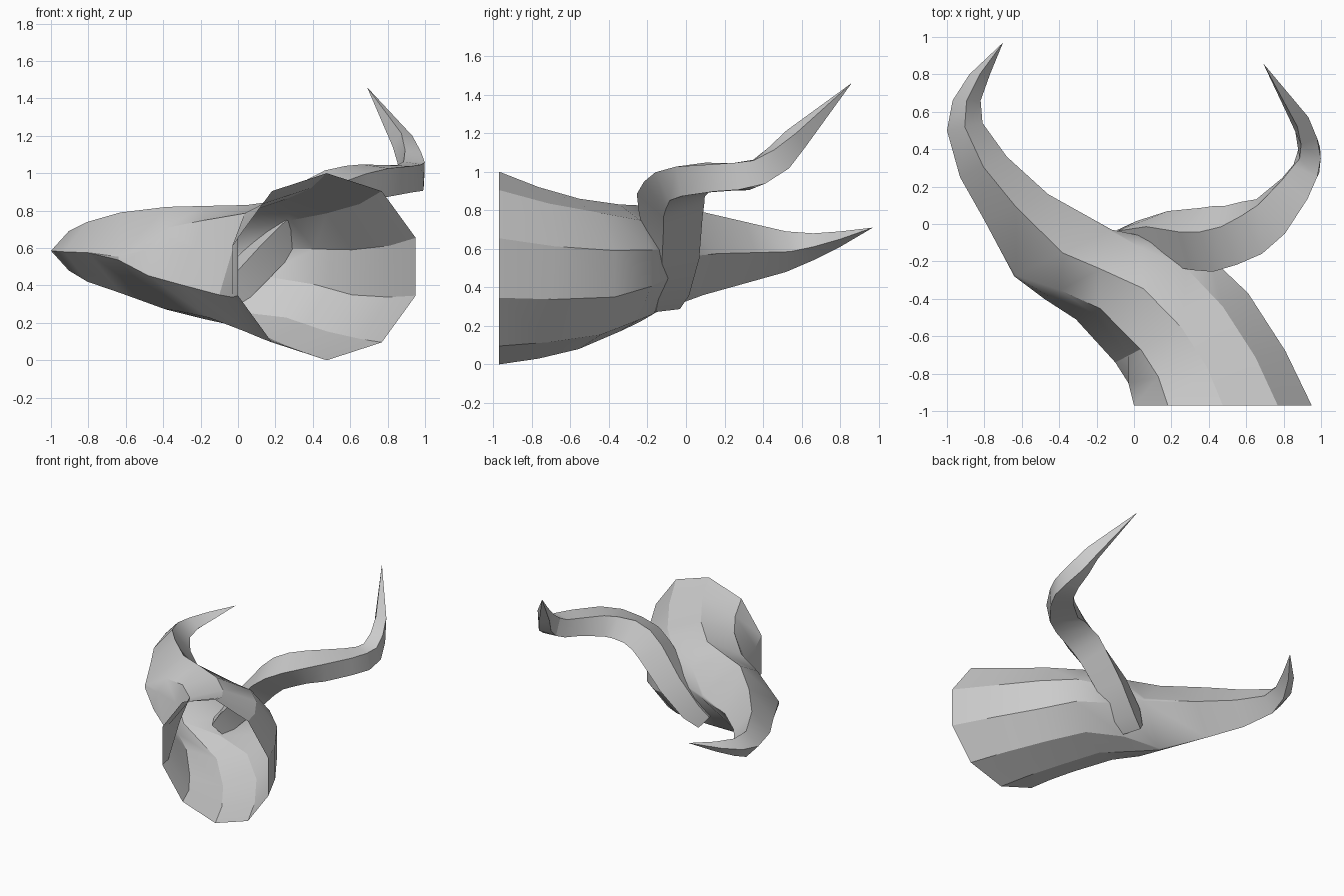
import bpy, bmesh
from math import sin, cos, pi, radians
from mathutils import Vector

cube = bpy.data.objects.get("Cube")
if cube:
    bpy.data.objects.remove(cube, do_unlink=True)

grey = bpy.data.materials.new("light grey")
grey.use_nodes = True
grey.diffuse_color = (0.6, 0.6, 0.6, 1)
grey.node_tree.nodes["Principled BSDF"].inputs["Base Color"].default_value = (0.6, 0.6, 0.6, 1)


def loft(name, rings, tip, close_start):
    """Skin a list of rings and finish at a pointed tip."""
    bm = bmesh.new()
    loops = [[bm.verts.new(p) for p in ring] for ring in rings]
    n = len(loops[0])
    for a, b in zip(loops, loops[1:]):
        for i in range(n):
            j = (i + 1) % n
            bm.faces.new((a[i], a[j], b[j], b[i]))
    end = bm.verts.new(tip)
    for i in range(n):
        bm.faces.new((loops[-1][i], loops[-1][(i + 1) % n], end))
    if close_start:
        bm.faces.new(loops[0][::-1])
    bmesh.ops.remove_doubles(bm, verts=bm.verts[:], dist=0.002)
    bmesh.ops.recalc_face_normals(bm, faces=bm.faces[:])
    mesh = bpy.data.meshes.new(name)
    bm.to_mesh(mesh)
    bm.free()
    mesh.materials.append(grey)
    obj = bpy.data.objects.new(name, mesh)
    bpy.context.collection.objects.link(obj)
    bpy.ops.object.select_all(action='DESELECT')
    obj.select_set(True)
    bpy.context.view_layer.objects.active = obj
    bpy.ops.object.shade_smooth_by_angle(angle=radians(30))


# Main horn: left edge xy, right edge xy, bottom z, top z,
# blend to diamond section, dent of the left side
stations = [
    (0, -.97, .95, -.97, 0, 1, 0, 0),
    (-.03, -.85, .81, -.68, .03, .92, 0, 0),
    (-.10, -.74, .61, -.37, .08, .86, 0, .2),
    (-.31, -.51, .41, -.18, .17, .83, .07, .25),
    (-.48, -.40, .12, -.08, .22, .825, .25, .12),
    (-.64, -.28, -.12, -.03, .27, .82, .9, 0),
    (-.80, .02, -.46, .16, .36, .79, 1, 0),
    (-.93, .25, -.68, .36, .42, .74, 1, 0),
    (-1, .5, -.81, .54, .48, .69, 1, 0),
    (-.97, .66, -.82, .66, .54, .68, 1, 0),
    (-.88, .80, -.77, .80, .61, .69, 1, 0),
]
# Corner of the diamond that each of the ten mouth corners runs into
snap = [0, 1, 1, 1, 2, 2, 2, 3, 3, 3]
rings = []
for lx, ly, rx, ry, low, high, blend, dent in stations:
    left, right = Vector((lx, ly, 0)), Vector((rx, ry, 0))
    mid, half = (left + right) / 2, (right - left) / 2
    mid.z = (low + high) / 2
    rise = Vector((0, 0, (high - low) / 2))
    ring = []
    for i, corner in enumerate(snap):
        a, d = i * pi / 5, corner * pi / 2
        across = sin(a) / sin(2 * pi / 5)
        if i == 8:
            across += dent
        round_pt = mid + half * across + rise * cos(a)
        diamond_pt = mid + half * sin(d) + rise * cos(d)
        ring.append(round_pt.lerp(diamond_pt, blend))
    rings.append(ring)
loft("main_horn", rings, (-.7, .97, .71), False)

# Branch horn: centre, half width, half height, roll
branch = [
    (-.09, -.12, .32, .10, .08, .6),
    (-.01, -.09, .40, .12, .11, .6),
    (.15, -.07, .58, .15, .12, .4),
    (.33, -.08, .78, .17, .12, .2),
    (.42, -.08, .86, .18, .12, .25),
    (.52, -.06, .91, .17, .12, .35),
    (.63, -.02, .945, .17, .11, .5),
    (.73, .04, .96, .15, .11, .65),
    (.86, .19, .97, .12, .10, .75),
    (.92, .29, .975, .10, .10, .8),
    (.94, .38, 1.0, .08, .095, .75),
    (.92, .48, 1.07, .065, .09, .7),
    (.88, .57, 1.17, .055, .07, .6),
]
tip = Vector((.69, .86, 1.46))
centres = [Vector(s[:3]) for s in branch] + [tip]
rings = []
for i, (x, y, z, w, h, roll) in enumerate(branch):
    along = (centres[i + 1] - centres[max(i - 1, 0)]).normalized()
    side = along.cross(Vector((0, 0, 1))).normalized()
    normal = side.cross(along)
    rings.append([centres[i] + side * w * cos(k * pi / 2 + roll)
                  + normal * h * sin(k * pi / 2 + roll) for k in range(4)])
loft("branch_horn", rings, tip, True)
